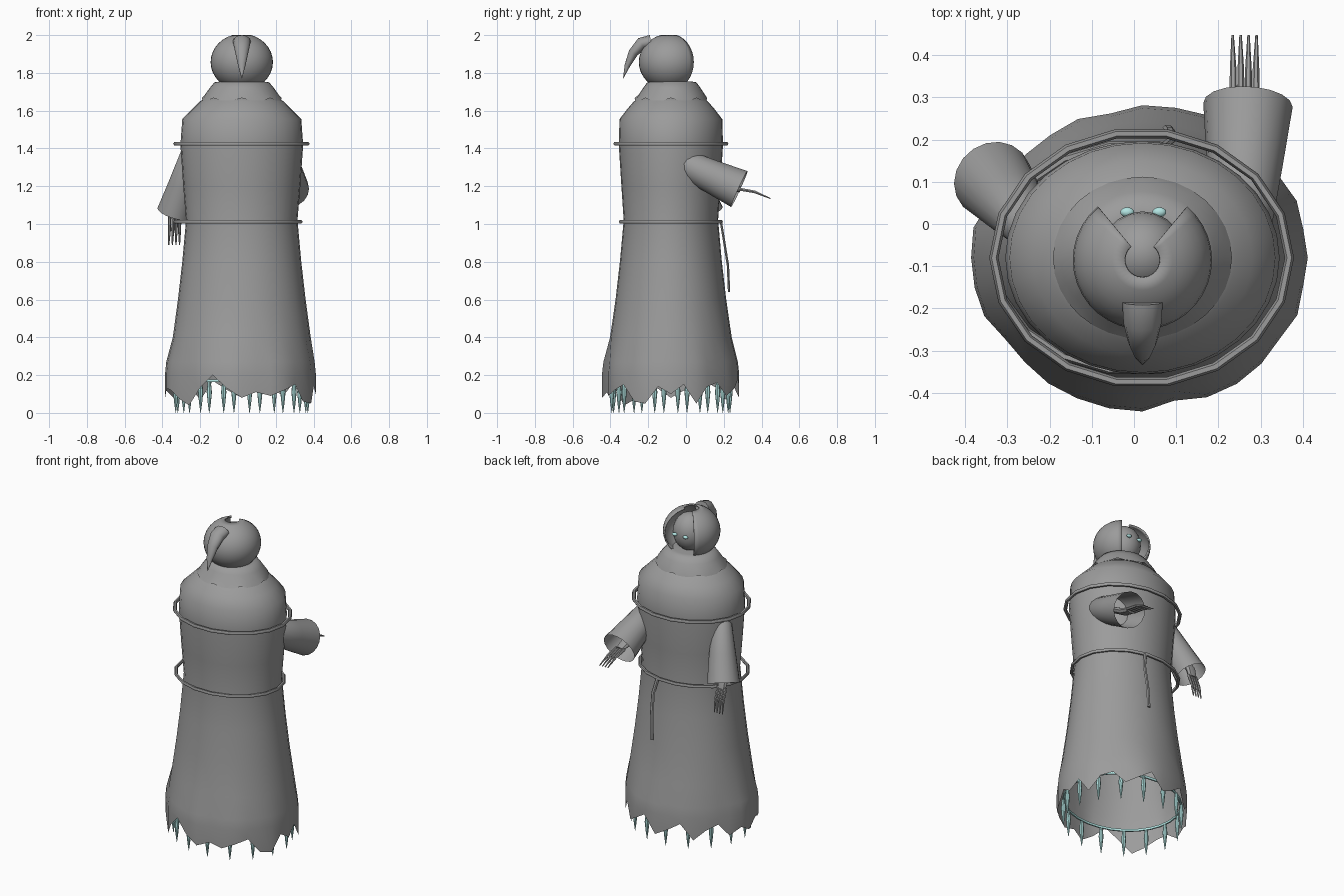
import bpy, bmesh, math, random
from mathutils import Vector

if "Cube" in bpy.data.objects:
    bpy.data.objects.remove(bpy.data.objects["Cube"])

random.seed(4)
TAU = math.tau
C = Vector((0.02, -0.08, 0))


def material(name, rgb):
    m = bpy.data.materials.new(name)
    m.diffuse_color = (*rgb, 1)
    m.use_nodes = True
    m.node_tree.nodes["Principled BSDF"].inputs["Base Color"].default_value = m.diffuse_color
    return m


GREY = material("cloth grey", (0.33, 0.33, 0.33))
ICE = material("pale ice", (0.45, 0.78, 0.76))


def finish(name, bm, mat, angle=40):
    me = bpy.data.meshes.new(name)
    bmesh.ops.recalc_face_normals(bm, faces=bm.faces)
    bm.to_mesh(me)
    bm.free()
    ob = bpy.data.objects.new(name, me)
    bpy.context.collection.objects.link(ob)
    me.materials.append(mat)
    bpy.ops.object.select_all(action='DESELECT')
    ob.select_set(True)
    bpy.context.view_layer.objects.active = ob
    bpy.ops.object.shade_smooth_by_angle(angle=math.radians(angle))
    return ob


def loft(bm, rings, closed=True, cap_start=False, cap_end=False):
    """Skin a list of rings of points that all have the same count."""
    vs = [[bm.verts.new(p) for p in r] for r in rings]
    n = len(rings[0])
    for a, b in zip(vs, vs[1:]):
        for i in range(n if closed else n - 1):
            j = (i + 1) % n
            bm.faces.new((a[i], a[j], b[j], b[i]))
    if cap_start:
        bm.faces.new(vs[0])
    if cap_end:
        bm.faces.new(vs[-1])


def tube(bm, path, radii, n=10, flat=1.0, cap_start=False, cap_end=False):
    """Round tube along a path with a radius at every point."""
    pts = [Vector(p) for p in path]
    rings = []
    for i, p in enumerate(pts):
        d = (pts[min(i + 1, len(pts) - 1)] - pts[max(i - 1, 0)]).normalized()
        side = Vector((1, 0, 0))
        side = (side - d * side.dot(d)).normalized()
        up = d.cross(side)
        rings.append([p + radii[i] * (side * math.cos(TAU * k / n) + up * flat * math.sin(TAU * k / n))
                      for k in range(n)])
    loft(bm, rings, True, cap_start, cap_end)


def oval(cx, cy, z, rx, ry, n):
    return [(cx + rx * math.cos(TAU * i / n), cy + ry * math.sin(TAU * i / n), z) for i in range(n)]


def band(name, cx, cy, z, rx, ry, r, mat, n=18):
    """Oval cord around the body."""
    bm = bmesh.new()
    rings = []
    for k in range(7):
        a = TAU * k / 6
        o = r * math.cos(a)
        rings.append(oval(cx, cy, z + r * math.sin(a), rx + o, ry + o, n))
    loft(bm, rings)
    bmesh.ops.remove_doubles(bm, verts=bm.verts, dist=1e-5)
    return finish(name, bm, mat, 60)


# Robe: oval profile with a torn, uneven hem
N = 32
HEM = [.10, .15, .05, .14, .16, .09, .13, .18, .08, .12, .17, .07, .13, .16, .08, .12,
       .08, .13, .12, .07, .04, .13, .20, .13, .08, .11, .09, .12, .15, .06, .05, .14]
PROFILE = [(1.68, .17, .15), (1.65, .22, .195), (1.61, .26, .23), (1.555, .315, .272), (1.42, .325, .276),
           (1.2, .31, .262), (1.02, .295, .25), (.8, .315, .27), (.6, .338, .293),
           (.4, .365, .322), (.27, .392, .348), (.21, .398, .355)]
bm = bmesh.new()
rings = [oval(C.x, C.y, z, rx, ry, N) for z, rx, ry in PROFILE]
wob = [random.uniform(-.012, .012) for _ in range(N)]
for k in (-2, -1):
    rings[k] = [(x + wob[i] * math.cos(TAU * i / N), y + wob[i] * math.sin(TAU * i / N), z)
                for i, (x, y, z) in enumerate(rings[k])]
rings.append([(C.x + (.398 + wob[i]) * math.cos(TAU * i / N),
               C.y + (.355 + wob[i]) * math.sin(TAU * i / N), HEM[i]) for i in range(N)])
loft(bm, rings, cap_start=True)
finish("robe", bm, GREY, 50)

# Shoulder cape with scalloped edge
bm = bmesh.new()
rings = [oval(C.x, -.075, z, rx, ry, N) for z, rx, ry in
         ((1.755, .11, .10), (1.75, .145, .13), (1.72, .17, .152), (1.685, .195, .175))]
rings.append([(x, y, 1.655 + (.012 if i % 4 == 0 else 0))
              for i, (x, y, z) in enumerate(oval(C.x, -.08, 0, .212, .192, N))])
loft(bm, rings, cap_start=True)
finish("cape", bm, GREY, 60)

# Cords around chest and waist
band("chest_cord", .018, -.08, 1.425, .35, .298, .011, GREY)
band("waist_cord", .0, -.08, 1.012, .332, .27, .010, GREY)

# Loose end of the waist cord
bm = bmesh.new()
tube(bm, [(.07, .185, 1.01), (.09, .20, .92), (.085, .222, .78), (.08, .228, .64)],
     [.012, .012, .012, .012], 6, .6, True, True)
finish("cord_end", bm, GREY)

# Hood: squashed sphere shell, open at the top and over the face
bm = bmesh.new()
rings = []
for k in range(15):
    t = math.radians(15 + 150 * k / 14)
    z = 1.857 + .15 * math.cos(t)
    r = .165 * math.sin(t)
    rings.append([(.02 + r * math.sin(a), -.085 + r * math.cos(a), z)
                  for a in (math.radians(40 + 280 * i / 28) for i in range(29))])
loft(bm, rings, closed=False)
hood = finish("hood", bm, GREY, 60)
mod = hood.modifiers.new("thickness", 'SOLIDIFY')
mod.thickness = .008

# Hood tail: curved point hanging behind
bm = bmesh.new()
tube(bm, [(.02, -.185, 1.965), (.02, -.235, 1.955), (.02, -.28, 1.905), (.02, -.31, 1.84), (.02, -.333, 1.77)],
     [.048, .045, .034, .02, .001], 12, .75, True)
finish("hood_tail", bm, GREY, 50)

# Head and eyes
def ball(name, loc, scale, mat, u=20, v=12):
    bm = bmesh.new()
    bmesh.ops.create_uvsphere(bm, u_segments=u, v_segments=v, radius=1)
    for p in bm.verts:
        p.co = Vector(loc) + Vector([a * b for a, b in zip(p.co, scale)])
    return finish(name, bm, mat, 60)


ball("head", (.02, -.07, 1.86), (.1, .1, .115), GREY)
for side in (-1, 1):
    ball("eye", (.022 + side * .038, .028, 1.865), (.017, .012, .010), ICE, 10, 6)


# Sleeves, palms and long fingers
def arm(prefix, path, radii, wrist, tip, bend):
    bm = bmesh.new()
    tube(bm, path, radii, 18, 1, True)
    finish(prefix + "_sleeve", bm, GREY, 50)
    w, t, b = Vector(wrist), Vector(tip), Vector(bend)
    bm = bmesh.new()
    tube(bm, [Vector(path[-2]), w.lerp(t, -.35), w.lerp(t, .05)], [.03, .034, .028], 8, .6, True, True)
    for k in range(4):
        off = Vector(((k - 1.5) * .018, 0, 0))
        tube(bm, [w + off, w.lerp(t, .5) + off + b, t + off * 1.05], [.009, .008, .003], 6, 1, True, True)
    finish(prefix + "_hand", bm, GREY)


arm("right", [(.25, -.055, 1.335), (.25, -.01, 1.32), (.262, .14, 1.25), (.27, .282, 1.185)],
    [.05, .075, .09, .106], (.262, .28, 1.185), (.262, .447, 1.135), (0, 0, .01))
arm("left", [(-.235, -.02, 1.41), (-.25, -.005, 1.37), (-.29, .05, 1.21), (-.335, .105, 1.06)],
    [.03, .055, .078, .095], (-.335, .12, 1.04), (-.338, .16, .89), (0, .008, 0))

# Icicles hanging from a ring inside the hem
band("ice_ring", C.x, C.y, .17, .352, .312, .008, ICE, 28)
bm = bmesh.new()
for i in range(16):
    a = TAU * (i + .3) / 16
    x, y = C.x + .352 * math.cos(a), C.y + .315 * math.sin(a)
    tube(bm, [(x, y, .17), (x, y, .11), (x, y, .05), (x, y, 0)], [.008, .014, .008, .001], 8, 1, True)
finish("icicles", bm, ICE)
